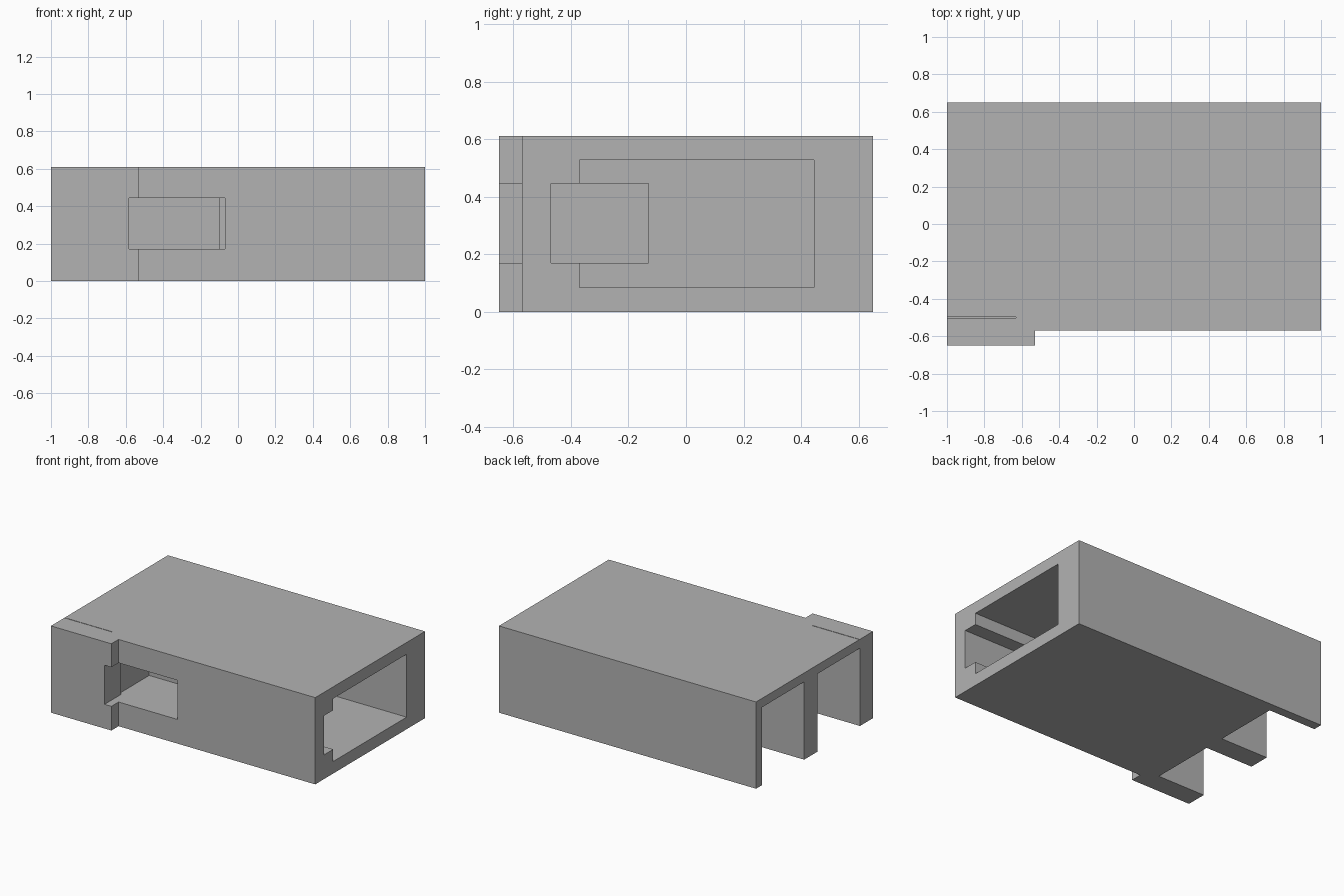
import bpy
import bmesh

# Remove the default cube
cube = bpy.data.objects.get("Cube")
if cube:
    bpy.data.objects.remove(cube, do_unlink=True)

# Single plain material
grey = bpy.data.materials.new("plain grey")
grey.use_nodes = True
colour = (0.45, 0.45, 0.45, 1)
grey.diffuse_color = colour
grey.node_tree.nodes["Principled BSDF"].inputs["Base Color"].default_value = colour


def prism(name, outline, z0, z1):
    """Extrude a flat outline from z0 up to z1."""
    bm = bmesh.new()
    base = bm.faces.new([bm.verts.new((x, y, z0)) for x, y in outline])
    top = bmesh.ops.extrude_face_region(bm, geom=[base])["geom"]
    verts = [v for v in top if isinstance(v, bmesh.types.BMVert)]
    bmesh.ops.translate(bm, verts=verts, vec=(0, 0, z1 - z0))
    bmesh.ops.recalc_face_normals(bm, faces=bm.faces)
    mesh = bpy.data.meshes.new(name)
    bm.to_mesh(mesh)
    bm.free()
    mesh.materials.append(grey)
    obj = bpy.data.objects.new(name, mesh)
    bpy.context.collection.objects.link(obj)
    return obj


def rect(x0, x1, y0, y1):
    return [(x0, y0), (x1, y0), (x1, y1), (x0, y1)]


# Solid housing with the raised step on the front
FRONT, BACK, HEIGHT = -0.57, 0.65, 0.61
housing = prism("housing", [(-1, -0.65), (-0.53, -0.65), (-0.53, FRONT),
                            (1, FRONT), (1, BACK), (-1, BACK)], 0, HEIGHT)

# Hollows: outline, bottom, top
hollows = {
    "main_cavity": (rect(-0.1, 1.1, -0.37, 0.445), 0.085, 0.527),
    "side_channel": (rect(-0.6, 1.1, -0.47, -0.13), 0.17, 0.445),
    "front_window": (rect(-0.583, -0.07, -0.75, -0.4), 0.17, 0.445),
    "back_slot": (rect(-1.1, -0.63, 0.115, 0.585), -0.1, 0.547),
    "front_slot": (rect(-1.1, -0.63, -0.505, -0.035), -0.1, 0.547),
    "top_groove": (rect(-1.1, -0.63, -0.502, -0.498), 0.6, 0.7),
}

# Cut each hollow out of the housing
cutters = []
for name, (outline, z0, z1) in hollows.items():
    cutter = prism(name + "_cutter", outline, z0, z1)
    cutter.hide_render = True
    cutters.append(cutter)
    cut = housing.modifiers.new(name, "BOOLEAN")
    cut.operation = "DIFFERENCE"
    cut.solver = "EXACT"
    cut.object = cutter

# Apply the cuts, then drop the cutters
bpy.context.view_layer.objects.active = housing
housing.select_set(True)
for name in hollows:
    bpy.ops.object.modifier_apply(modifier=name)
for cutter in cutters:
    bpy.data.objects.remove(cutter, do_unlink=True)
